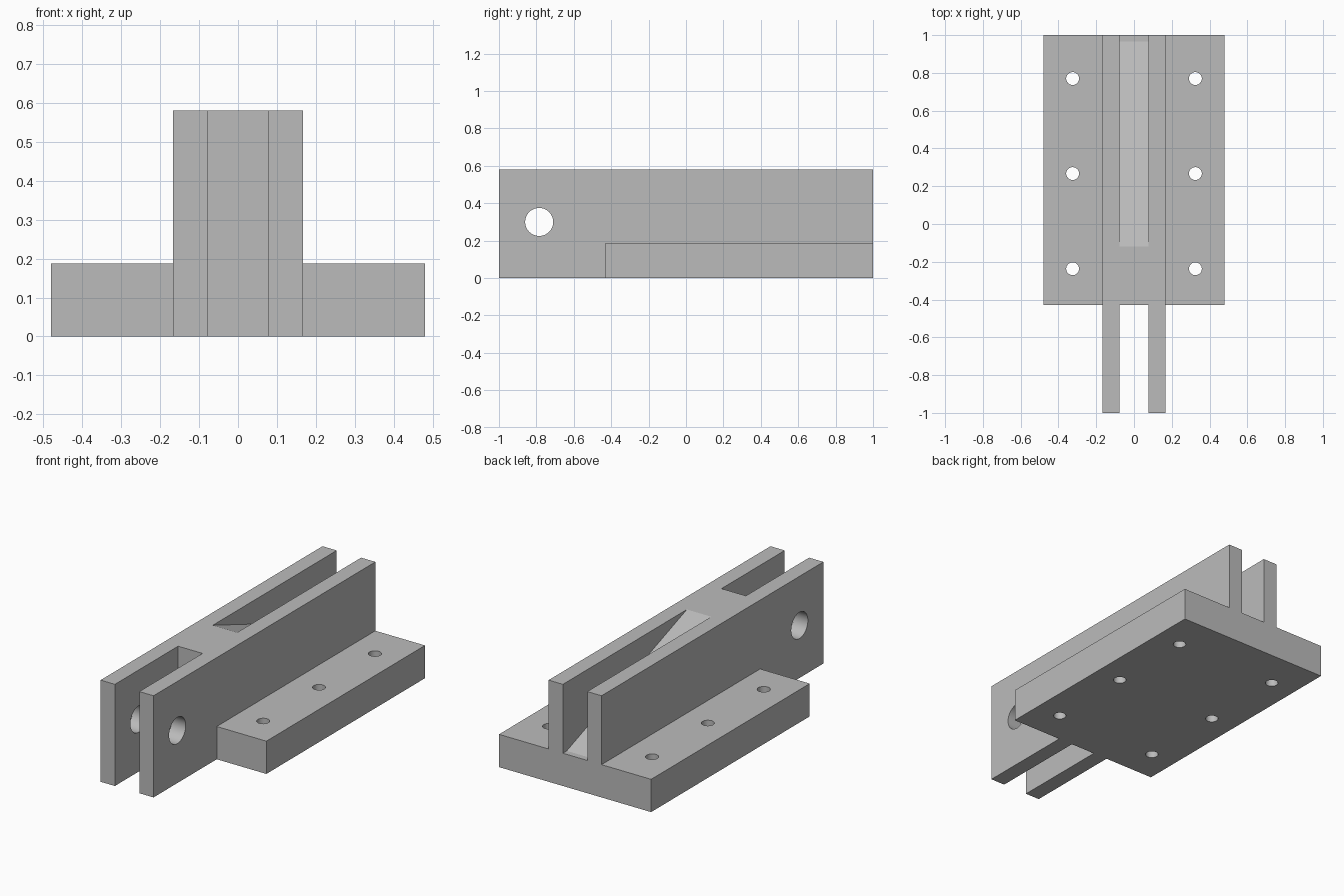
import bpy, bmesh, math
from mathutils import Vector

if "Cube" in bpy.data.objects:
    bpy.data.objects.remove(bpy.data.objects["Cube"], do_unlink=True)

BACK, FRONT, BASE_FRONT = 1.0, -1.0, -0.43
HEIGHT, BASE_H = 0.58, 0.187
BASE_X, WALL_X, SLOT_X = 0.48, 0.167, 0.077

grey = bpy.data.materials.new("plain grey")
grey.use_nodes = True
grey.diffuse_color = (0.5, 0.5, 0.5, 1)
grey.node_tree.nodes["Principled BSDF"].inputs["Base Color"].default_value = grey.diffuse_color


def extrude_profile(name, profile, x0, x1):
    """Extrude a (y, z) side profile from x0 to x1."""
    bm = bmesh.new()
    face = bm.faces.new([bm.verts.new((x0, y, z)) for y, z in profile])
    ext = bmesh.ops.extrude_face_region(bm, geom=[face])
    moved = [v for v in ext["geom"] if isinstance(v, bmesh.types.BMVert)]
    bmesh.ops.translate(bm, verts=moved, vec=Vector((x1 - x0, 0, 0)))
    bmesh.ops.recalc_face_normals(bm, faces=bm.faces)
    mesh = bpy.data.meshes.new(name)
    bm.to_mesh(mesh)
    bm.free()
    mesh.materials.append(grey)
    obj = bpy.data.objects.new(name, mesh)
    bpy.context.collection.objects.link(obj)
    return obj


def box_profile(y0, y1, z0, z1):
    return [(y0, z0), (y1, z0), (y1, z1), (y0, z1)]


def cylinder(name, radius, depth, location, rotation=(0, 0, 0)):
    bpy.ops.mesh.primitive_cylinder_add(vertices=48, radius=radius, depth=depth,
                                        location=location, rotation=rotation)
    obj = bpy.context.object
    obj.name = name
    obj.data.materials.append(grey)
    obj.hide_render = True
    return obj


def combine(target, tool, operation):
    """Apply a boolean, then remove the tool."""
    mod = target.modifiers.new("combine", 'BOOLEAN')
    mod.operation, mod.solver, mod.object = operation, 'EXACT', tool
    bpy.context.view_layer.objects.active = target
    bpy.ops.object.modifier_apply(modifier=mod.name)
    bpy.data.objects.remove(tool, do_unlink=True)


# Mounting base plate
bracket = extrude_profile("ramp_bracket", box_profile(BASE_FRONT, BACK, 0, BASE_H), -BASE_X, BASE_X)

# Solid web between the walls, sloping down to the base at the back
web = extrude_profile("ramp_web", [
    (BASE_FRONT, 0), (BACK, 0), (BACK, BASE_H), (0.965, BASE_H),
    (-0.118, HEIGHT), (BASE_FRONT, HEIGHT)], -SLOT_X, SLOT_X)
combine(bracket, web, 'UNION')

# Two long upright walls whose front ends form a fork
for side in (-1, 1):
    wall = extrude_profile("side_wall", box_profile(FRONT, BACK, 0, HEIGHT),
                           side * SLOT_X, side * WALL_X)
    combine(bracket, wall, 'UNION')

# Cross pin hole through the fork
combine(bracket, cylinder("pin_hole", 0.075, 1, (0, -0.785, 0.3), (0, math.pi / 2, 0)), 'DIFFERENCE')

# Six bolt holes through the base
for x in (-0.325, 0.325):
    for y in (-0.237, 0.267, 0.77):
        combine(bracket, cylinder("bolt_hole", 0.034, 1, (x, y, 0)), 'DIFFERENCE')

# Smooth hole walls, sharp edges elsewhere
bpy.ops.object.select_all(action='DESELECT')
bracket.select_set(True)
bpy.context.view_layer.objects.active = bracket
bpy.ops.object.shade_smooth_by_angle(angle=math.radians(15))
